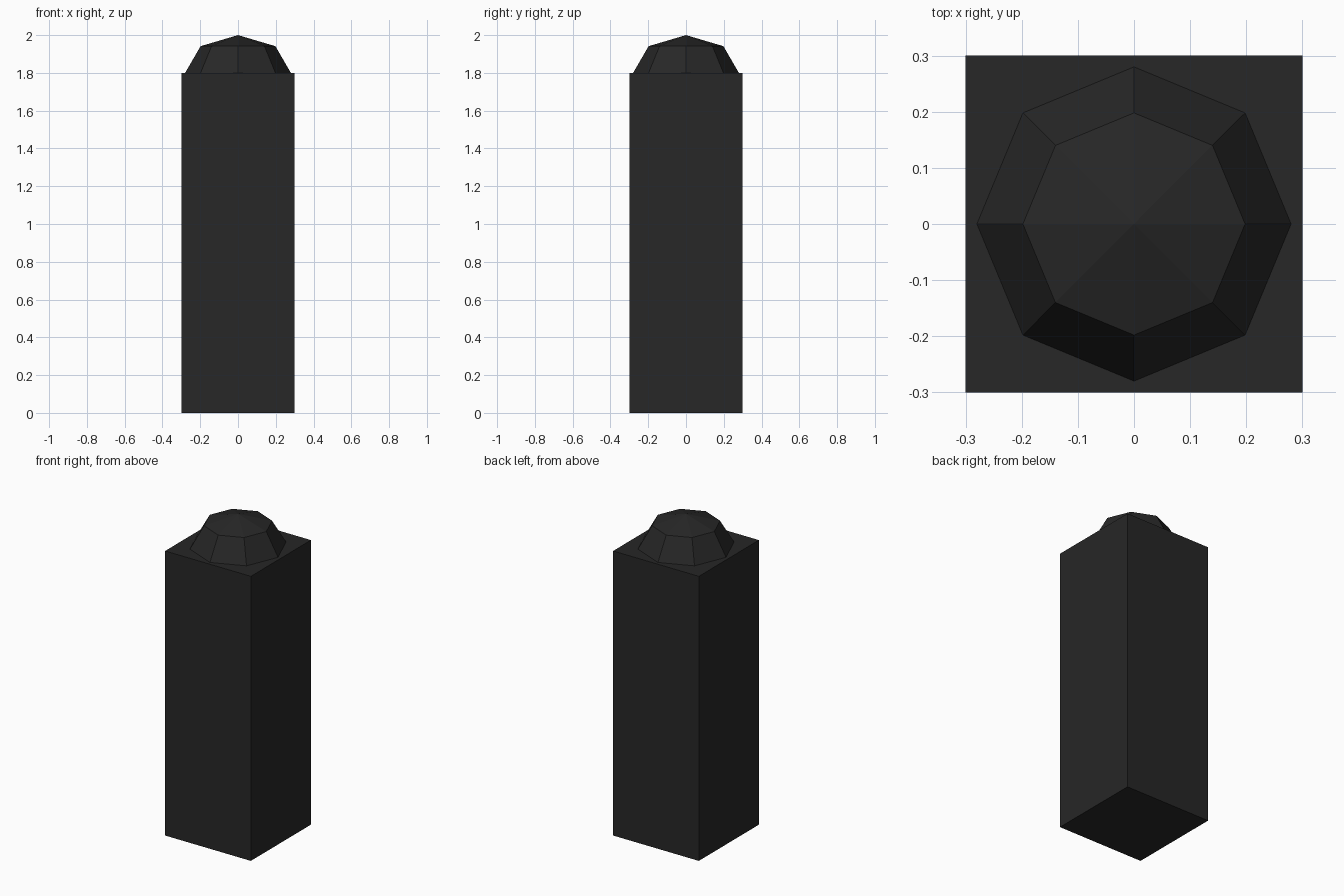
import bpy, bmesh
from mathutils import Matrix

if "Cube" in bpy.data.objects:
    bpy.data.objects.remove(bpy.data.objects["Cube"])

black = bpy.data.materials.new("charcoal black")
black.diffuse_color = (0.02, 0.02, 0.02, 1)
black.use_nodes = True
black.node_tree.nodes["Principled BSDF"].inputs["Base Color"].default_value = black.diffuse_color


def make_object(name, bm):
    mesh = bpy.data.meshes.new(name)
    bm.to_mesh(mesh)
    bm.free()
    mesh.materials.append(black)
    obj = bpy.data.objects.new(name, mesh)
    bpy.context.collection.objects.link(obj)
    return obj


# Square post
bm = bmesh.new()
bmesh.ops.create_cube(bm, size=1, matrix=Matrix.Translation((0, 0, 0.9)) @ Matrix.Diagonal((0.6, 0.6, 1.8, 1)))
make_object("post", bm)

# Faceted dome cap: upper half of a flattened eight-sided sphere
bm = bmesh.new()
bmesh.ops.create_uvsphere(bm, u_segments=8, v_segments=4, radius=1,
                          matrix=Matrix.Translation((0, 0, 1.8)) @ Matrix.Diagonal((0.28, 0.28, 0.2, 1)))
lower = [v for v in bm.verts if v.co.z < 1.79]
bmesh.ops.delete(bm, geom=lower, context='VERTS')
make_object("dome_cap", bm)
